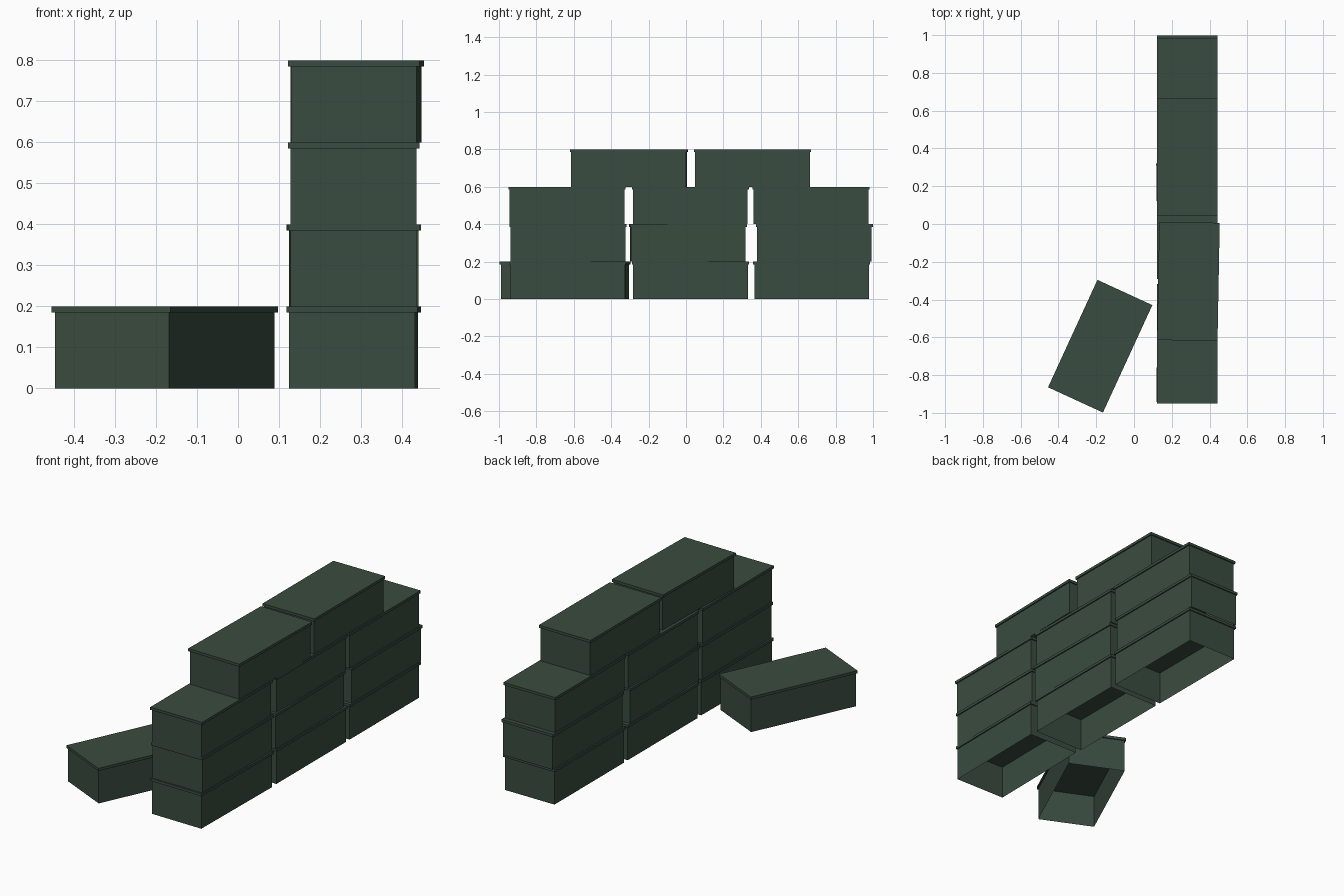
import bpy, bmesh, math
from mathutils import Matrix, Vector

if "Cube" in bpy.data.objects:
    bpy.data.objects.remove(bpy.data.objects["Cube"])

green = bpy.data.materials.new("dark green")
green.diffuse_color = (0.042, 0.072, 0.050, 1)
green.use_nodes = True
green.node_tree.nodes["Principled BSDF"].inputs["Base Color"].default_value = green.diffuse_color

H, LID = 0.2, 0.015            # crate height, lid thickness
BODY = (0.307, 0.614)          # wall footprint
RIM = (0.32, 0.626)            # lid footprint


def add_box(bm, size, z0, z1, open_ends=False):
    """Box standing from z0 to z1, optionally without top and bottom."""
    m = Matrix.Translation((0, 0, (z0 + z1) / 2)) @ Matrix.Diagonal((*size, z1 - z0, 1))
    verts = bmesh.ops.create_cube(bm, size=1, matrix=m)["verts"]
    if open_ends:
        faces = {f for v in verts for f in v.link_faces}
        ends = [f for f in faces if abs(f.normal.z) > 0.5]
        bmesh.ops.delete(bm, geom=ends, context='FACES_ONLY')


def crate(name, x, y, z, angle):
    bm = bmesh.new()
    add_box(bm, BODY, 0, H - LID, open_ends=True)   # walls, open underneath
    add_box(bm, RIM, H - LID, H)                    # overhanging lid
    me = bpy.data.meshes.new(name)
    bm.to_mesh(me)
    bm.free()
    me.materials.append(green)
    ob = bpy.data.objects.new(name, me)
    ob.location = (x, y, z)
    ob.rotation_euler.z = math.radians(angle)
    bpy.context.collection.objects.link(ob)


# stacked rows from the ground up: (x, y, small turn in degrees)
rows = [
    [(0.282, -0.632, -0.7), (0.282, 0.024, 0), (0.281, 0.672, 0)],
    [(0.282, -0.630, 0), (0.282, 0.010, 0.8), (0.282, 0.686, 0)],
    [(0.282, -0.636, 0), (0.282, 0.023, 0), (0.282, 0.668, 0)],
    [(0.288, -0.304, -1.07), (0.282, 0.355, 0)],
]
for r, row in enumerate(rows):
    for i, (x, y, a) in enumerate(row):
        crate(f"crate_row{r + 1}_{i + 1}", x, y, r * H, a)

# loose crate on the ground
crate("loose_crate", -0.179, -0.647, 0, -24.7)
